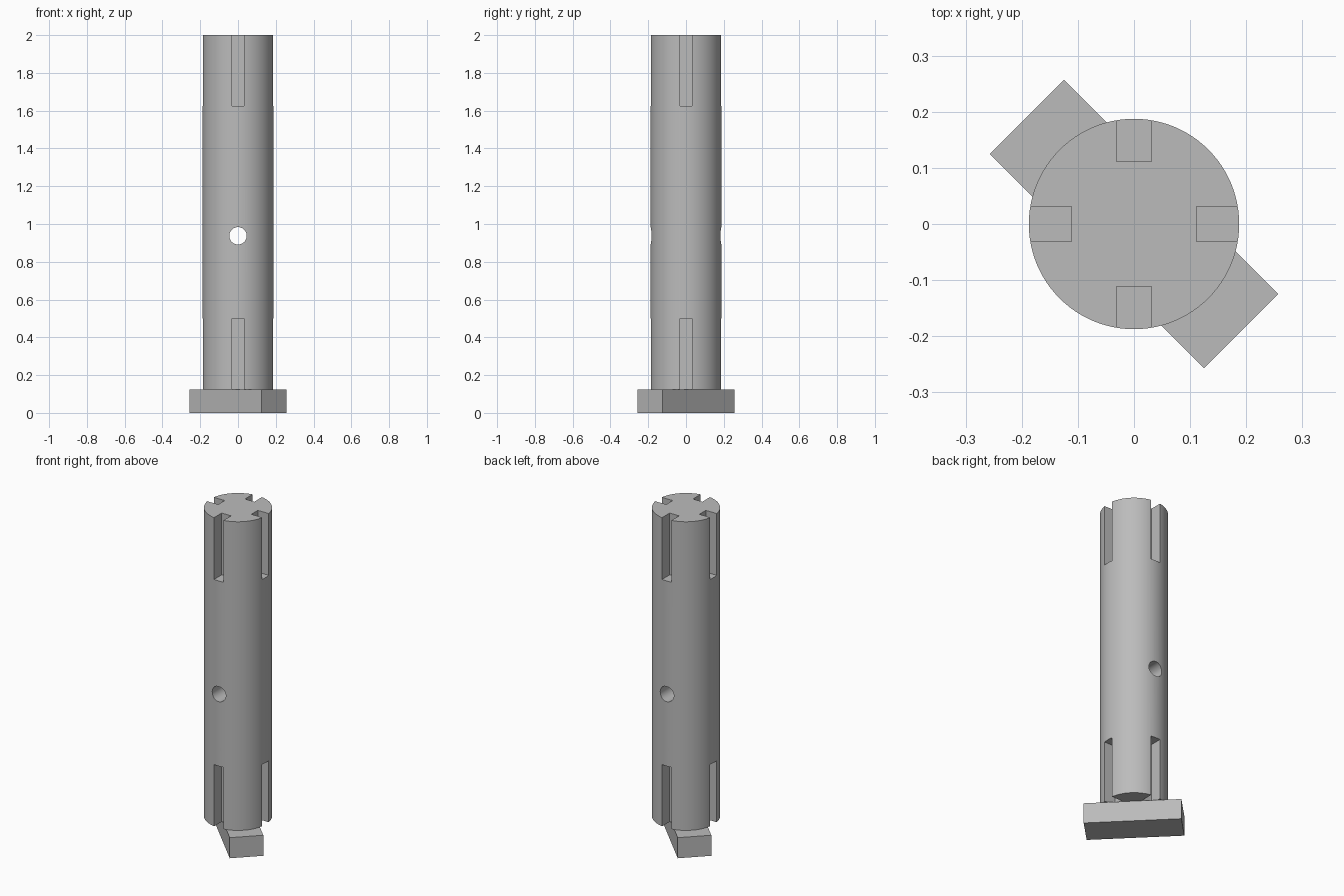
import bpy
import math

cube = bpy.data.objects.get("Cube")
if cube:
    bpy.data.objects.remove(cube, do_unlink=True)

HEIGHT = 2.0
BASE = 0.125          # top of the foot bar
RADIUS = 0.1875
SLOT_W = 0.0625
SLOT_FLOOR = 0.1115   # distance of slot floor from the axis
SLOT_LEN = 0.375

grey = bpy.data.materials.new("plain grey")
grey.use_nodes = True
colour = (0.5, 0.5, 0.5, 1)
grey.diffuse_color = colour
grey.node_tree.nodes["Principled BSDF"].inputs["Base Color"].default_value = colour


def box(name, size, loc, turn=0):
    bpy.ops.mesh.primitive_cube_add(size=1, location=loc, rotation=(0, 0, turn))
    ob = bpy.context.object
    ob.name = name
    ob.scale = size
    bpy.ops.object.transform_apply(location=False, rotation=False, scale=True)
    ob.data.materials.append(grey)
    return ob


def cylinder(name, radius, depth, loc, sides, tilt=0):
    bpy.ops.mesh.primitive_cylinder_add(vertices=sides, radius=radius, depth=depth,
                                        location=loc, rotation=(tilt, 0, 0))
    ob = bpy.context.object
    ob.name = name
    ob.data.materials.append(grey)
    return ob


# Main shaft
shaft = cylinder("shaft", RADIUS, HEIGHT - BASE, (0, 0, (HEIGHT + BASE) / 2), 96)

# Cutters: four slots at each end and a cross hole
cutters = []
over = 0.05
for z in (BASE + (SLOT_LEN - over) / 2, HEIGHT - (SLOT_LEN - over) / 2):
    for i in range(4):
        a = i * math.pi / 2
        r = SLOT_FLOOR + 0.1
        cutters.append(box("slot_cutter", (0.2, SLOT_W, SLOT_LEN + over),
                           (r * math.cos(a), r * math.sin(a), z), a))
cutters.append(cylinder("hole_cutter", 0.046, 1, (0, 0, 0.9375), 48, math.pi / 2))

# Cut the shaft and discard the cutters
bpy.context.view_layer.objects.active = shaft
for cutter in cutters:
    cutter.hide_render = True
    cut = shaft.modifiers.new("cut", 'BOOLEAN')
    cut.operation = 'DIFFERENCE'
    cut.solver = 'EXACT'
    cut.object = cutter
    bpy.ops.object.modifier_apply(modifier=cut.name)
for cutter in cutters:
    bpy.data.objects.remove(cutter, do_unlink=True)

bpy.ops.object.select_all(action='DESELECT')
shaft.select_set(True)
bpy.ops.object.shade_smooth_by_angle(angle=math.radians(30))

# Diagonal foot bar under the shaft
box("foot_bar", (0.54, 0.1875, BASE), (0, 0, BASE / 2), -math.pi / 4)
